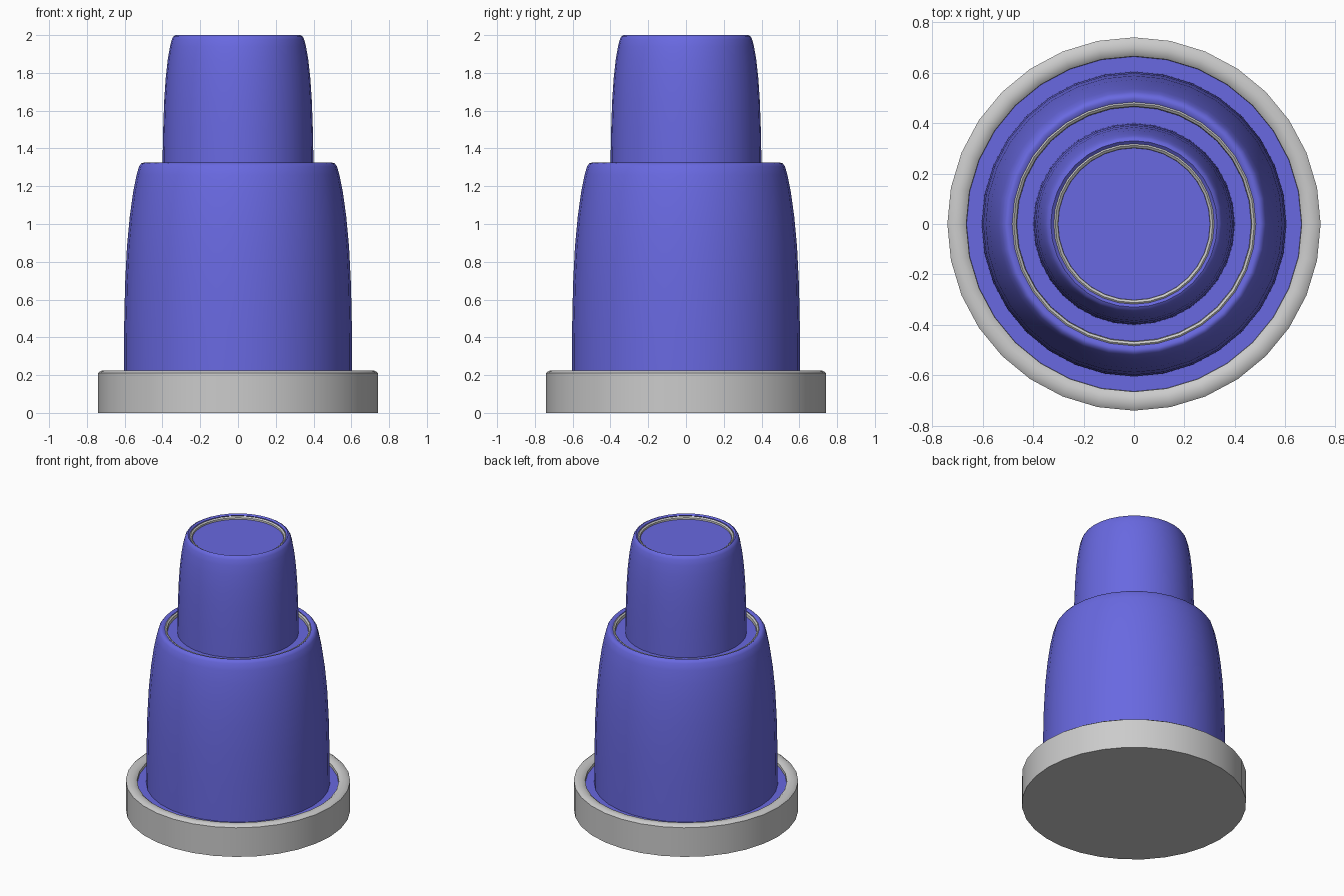
import bpy, math

if "Cube" in bpy.data.objects:
    bpy.data.objects.remove(bpy.data.objects["Cube"])

SIDES = 32

blue = bpy.data.materials.new("water_blue")
blue.diffuse_color = (0.14, 0.14, 0.75, 1)
blue.use_nodes = True
blue.node_tree.nodes["Principled BSDF"].inputs["Base Color"].default_value = blue.diffuse_color


def lathe(name, profile, mat=None, angle=35):
    """Spin (radius, height) points around z; radius 0 becomes one pole."""
    verts, rings, faces = [], [], []
    for r, z in profile:
        n = 1 if r == 0 else SIDES
        rings.append([len(verts) + i for i in range(n)])
        for i in range(n):
            a = 2 * math.pi * i / SIDES
            verts.append((r * math.cos(a), r * math.sin(a), z))
    for a, b in zip(rings, rings[1:]):
        for i in range(SIDES):
            j = (i + 1) % SIDES
            f = [a[i % len(a)], a[j % len(a)], b[j % len(b)], b[i % len(b)]]
            faces.append(list(dict.fromkeys(f)))
    me = bpy.data.meshes.new(name)
    me.from_pydata(verts, [], faces)
    ob = bpy.data.objects.new(name, me)
    bpy.context.collection.objects.link(ob)
    if mat:
        me.materials.append(mat)
    bpy.ops.object.select_all(action='DESELECT')
    ob.select_set(True)
    bpy.context.view_layer.objects.active = ob
    bpy.ops.object.shade_smooth_by_angle(angle=math.radians(angle))
    return ob


# Ground basin with rounded rim
lathe("base_basin", [(0, 0), (0.74, 0), (0.74, 0.212), (0.725, 0.223),
                     (0.70, 0.225), (0.68, 0.222), (0.665, 0.21),
                     (0.66, 0.08), (0, 0.08)])
lathe("base_water", [(0.664, 0.19), (0, 0.19)], blue)


# Raised bowls: shallow dish with a thin rim
def bowl(name, r, top):
    lathe(name, [(0, top - 0.14), (r * 0.6, top - 0.12), (r, top - 0.03),
                 (r, top - 0.008), (r - 0.01, top), (r - 0.02, top - 0.008),
                 (r - 0.025, top - 0.08), (0, top - 0.11)])


bowl("lower_bowl", 0.487, 1.318)
bowl("upper_bowl", 0.322, 1.99)
lathe("lower_bowl_water", [(0.465, 1.29), (0, 1.29)], blue)
lathe("upper_bowl_water", [(0.302, 1.97), (0, 1.97)], blue)

# Hidden supports
lathe("lower_pedestal", [(0.15, 0.08), (0.12, 0.6), (0.18, 1.2)])
lathe("upper_pedestal", [(0.1, 1.2), (0.08, 1.5), (0.12, 1.87)])

# Falling sheets of water
lathe("lower_waterfall", [(0.605, 0.19), (0.603, 0.45), (0.598, 0.68),
                          (0.588, 0.88), (0.573, 1.04), (0.555, 1.17),
                          (0.537, 1.26), (0.524, 1.305), (0.512, 1.321),
                          (0.498, 1.325), (0.483, 1.316)], blue, 60)
lathe("upper_waterfall", [(0.40, 1.29), (0.397, 1.48), (0.391, 1.65),
                          (0.383, 1.77), (0.372, 1.87), (0.360, 1.94),
                          (0.350, 1.978), (0.341, 1.994), (0.330, 2.0),
                          (0.318, 1.99)], blue, 60)
